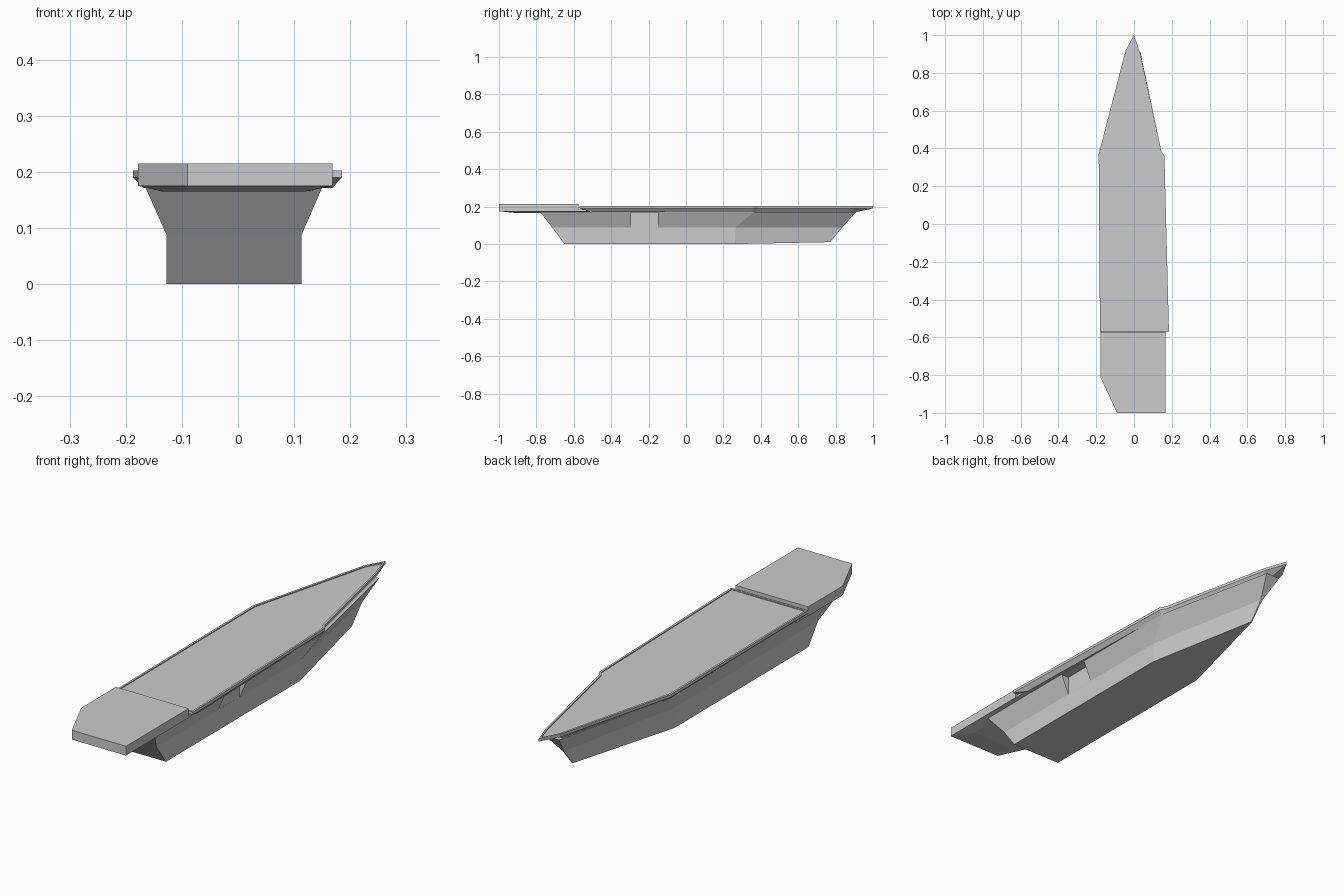
import bpy, bmesh

if "Cube" in bpy.data.objects:
    bpy.data.objects.remove(bpy.data.objects["Cube"])


def loft(name, rings):
    """Solid skinned through matching rings of (x, y, z) points, capped at both ends."""
    bm = bmesh.new()
    loops = [[bm.verts.new(p) for p in ring] for ring in rings]
    n = len(loops[0])
    for a, b in zip(loops, loops[1:]):
        for i in range(n):
            j = (i + 1) % n
            bm.faces.new((a[i], a[j], b[j], b[i]))
    bm.faces.new(loops[0][::-1])
    bm.faces.new(loops[-1])
    bmesh.ops.remove_doubles(bm, verts=bm.verts, dist=1e-5)
    bmesh.ops.recalc_face_normals(bm, faces=bm.faces)
    mesh = bpy.data.meshes.new(name)
    bm.to_mesh(mesh)
    bm.free()
    ob = bpy.data.objects.new(name, mesh)
    bpy.context.collection.objects.link(ob)
    return ob


def level(points, z):
    return [(x, y, z) for x, y in points]


def hull_ring(left, right, stern, taper, bow, half_tip, z, z_tip):
    return [(left, stern, z), (right, stern, z), (right, taper, z),
            (half_tip, bow, z_tip), (-half_tip, bow, z_tip), (left, taper, z)]


# Hull: straight lower sides, flared upper sides, raked bow and stern
hull = loft("hull", [
    hull_ring(-0.127, 0.113, -0.65, 0.26, 0.77, 0.002, 0.0, 0.01),
    hull_ring(-0.127, 0.113, -0.715, 0.265, 0.835, 0.004, 0.087, 0.087),
    hull_ring(-0.165, 0.15, -0.78, 0.36, 0.91, 0.034, 0.172, 0.172)])

# Side opening cut into the right flare
cutter = loft("opening_cutter", [
    level([(0.113, -0.295), (0.3, -0.295), (0.3, -0.15), (0.113, -0.15)], z)
    for z in (0.088, 0.169)])
cutter.hide_render = True
cutter.hide_set(True)
cut = hull.modifiers.new("side_opening", 'BOOLEAN')
cut.object = cutter
cut.operation = 'DIFFERENCE'
cut.solver = 'EXACT'

# Main deck: bevelled underside, thin vertical edge, raised rim
outer = [(-0.18, -0.57), (0.185, -0.57), (0.161, 0.36), (0.145, 0.385),
         (0.034, 0.9), (0, 1), (-0.044, 0.92), (-0.187, 0.37)]
under = [(-0.165, -0.5), (0.168, -0.5), (0.146, 0.355), (0.132, 0.375),
         (0.026, 0.87), (0, 0.91), (-0.034, 0.88), (-0.168, 0.36)]
inner = [(-0.172, -0.562), (0.176, -0.562), (0.153, 0.355), (0.137, 0.38),
         (0.026, 0.9), (0, 0.982), (-0.036, 0.915), (-0.178, 0.367)]
loft("main_deck", [level(under, 0.171), level(outer, 0.19), level(outer, 0.202),
                   level(inner, 0.202), level(inner, 0.198)])

# Raised stern deck with clipped left corner
stern = [(-0.178, -0.575), (0.168, -0.575), (0.168, -1), (-0.09, -1), (-0.178, -0.81)]
loft("stern_deck", [level(stern, 0.175), level(stern, 0.215)])

# Shallow keel plate joining the stern overhang to the hull
plate_top = [(-0.176, -0.5), (0.166, -0.5), (0.168, -1), (-0.09, -1), (-0.178, -0.81)]
plate_low = [(-0.14, -0.55), (0.125, -0.55), (0.12, -0.9), (-0.09, -0.9), (-0.135, -0.81)]
loft("stern_underside", [level(plate_low, 0.165), level(plate_top, 0.175),
                         level(plate_top, 0.185)])
